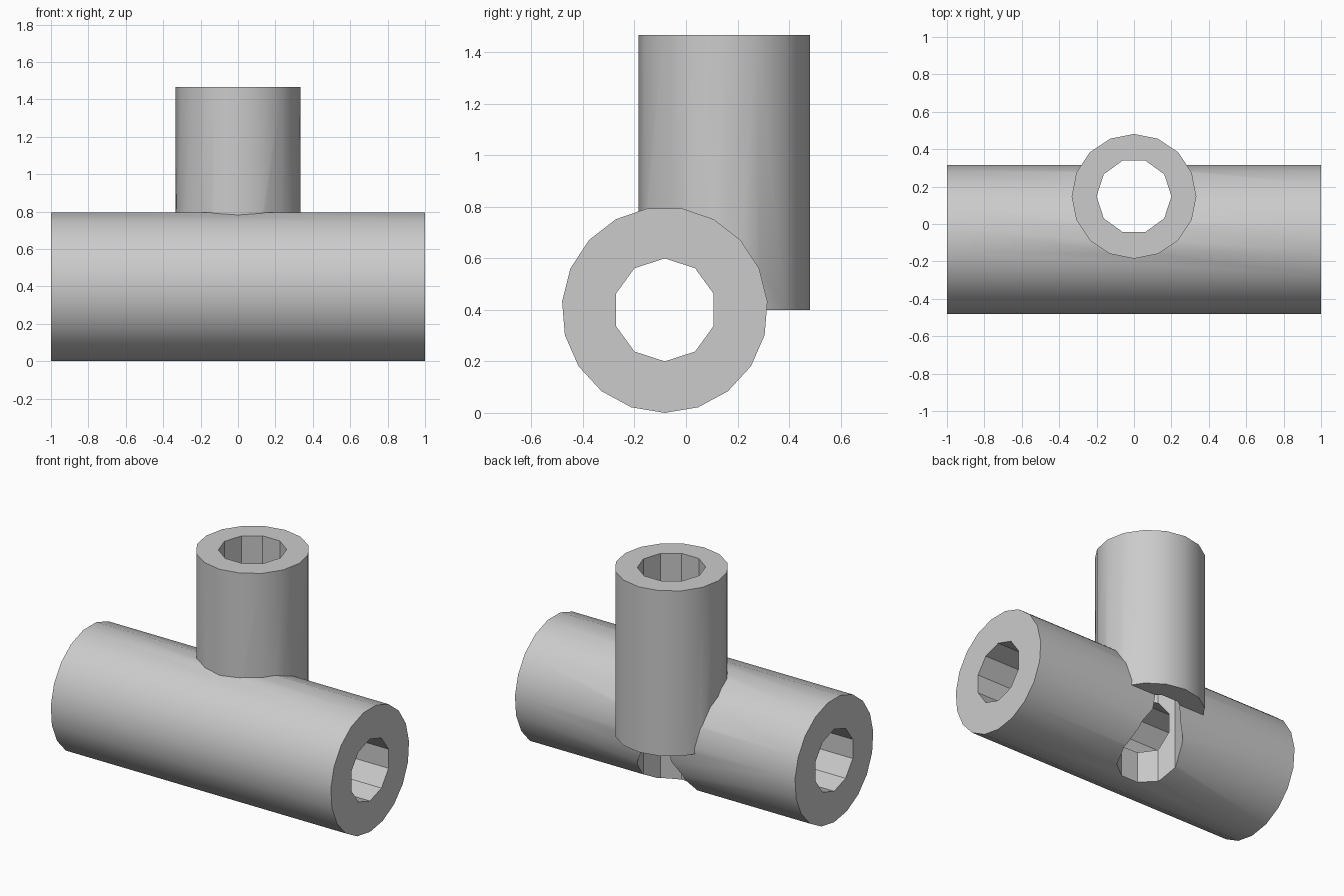
import bpy
import math
from mathutils import Matrix, Vector

cube = bpy.data.objects.get("Cube")
if cube:
    bpy.data.objects.remove(cube, do_unlink=True)

MAIN_Y, MAIN_Z = -0.0825, 0.4
BRANCH_Y = 0.148
TOP = 1.467

grey = bpy.data.materials.new("plain_grey")
grey.use_nodes = True
grey.diffuse_color = (0.6, 0.6, 0.6, 1)
grey.node_tree.nodes["Principled BSDF"].inputs["Base Color"].default_value = (0.6, 0.6, 0.6, 1)


def rod(name, radius, sides, low, high, matrix):
    """Prism along local z from low to high, first corner on local +x."""
    ring = [(radius * math.cos(math.tau * i / sides),
             radius * math.sin(math.tau * i / sides)) for i in range(sides)]
    verts = [matrix @ Vector((x, y, z)) for z in (low, high) for x, y in ring]
    faces = [(i, (i + 1) % sides, (i + 1) % sides + sides, i + sides) for i in range(sides)]
    faces += [tuple(reversed(range(sides))), tuple(range(sides, 2 * sides))]
    mesh = bpy.data.meshes.new(name)
    mesh.from_pydata(verts, [], faces)
    mesh.materials.append(grey)
    obj = bpy.data.objects.new(name, mesh)
    bpy.context.collection.objects.link(obj)
    return obj


def combine(target, tool, operation):
    """Apply an exact boolean, then discard the tool."""
    mod = target.modifiers.new(tool.name, 'BOOLEAN')
    mod.object, mod.operation, mod.solver = tool, operation, 'EXACT'
    bpy.context.view_layer.objects.active = target
    bpy.ops.object.modifier_apply(modifier=mod.name)
    bpy.data.objects.remove(tool, do_unlink=True)


along_x = Matrix.Translation((0, MAIN_Y, MAIN_Z)) @ Matrix.Rotation(math.pi / 2, 4, 'Y')
upright = Matrix.Translation((0, BRANCH_Y, 0))

# Solid outer bodies
pipe = rod("pipe_tee", 0.4, 19, -1, 1, along_x)
branch = rod("branch_pipe", 1 / 3, 16, MAIN_Z, TOP, upright)
combine(pipe, branch, 'UNION')

# Through bores
main_bore = rod("main_bore", 0.2, 10, -1.2, 1.2, along_x)
combine(pipe, main_bore, 'DIFFERENCE')
branch_bore = rod("branch_bore", 0.2, 10, -0.2, TOP + 0.2, upright)
combine(pipe, branch_bore, 'DIFFERENCE')

# Smooth outside, faceted bores
bpy.ops.object.select_all(action='DESELECT')
pipe.select_set(True)
bpy.context.view_layer.objects.active = pipe
bpy.ops.object.shade_smooth_by_angle(angle=math.radians(30))
